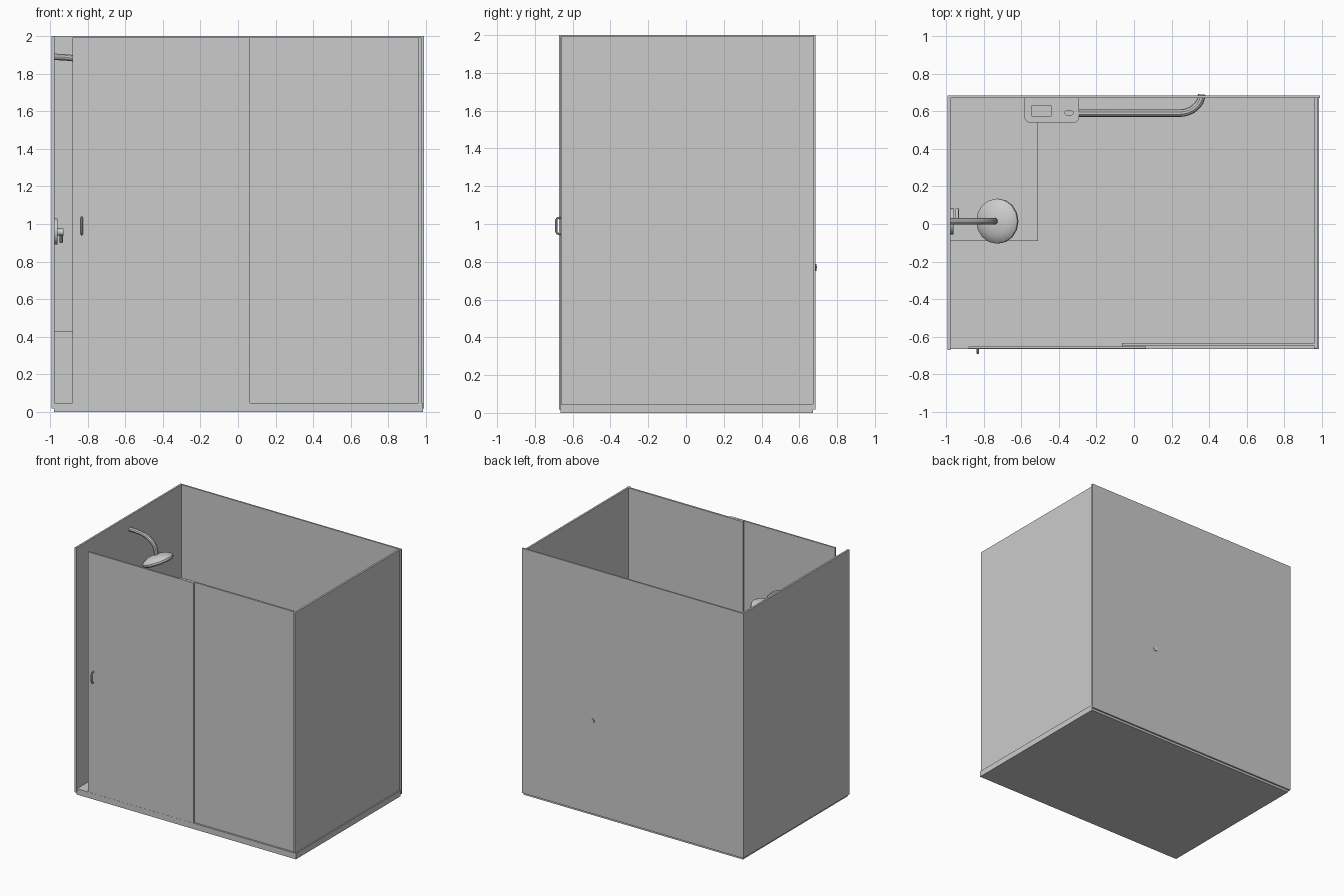
import bpy, math
from mathutils import Vector

if "Cube" in bpy.data.objects:
    bpy.data.objects.remove(bpy.data.objects["Cube"])


def finish(ob, name, smooth=False):
    ob.name = name
    if smooth:
        bpy.ops.object.select_all(action='DESELECT')
        ob.select_set(True)
        bpy.context.view_layer.objects.active = ob
        bpy.ops.object.shade_smooth_by_angle(angle=math.radians(35))
    return ob


def box(name, x0, x1, y0, y1, z0, z1):
    bpy.ops.mesh.primitive_cube_add(size=1, location=((x0 + x1) / 2, (y0 + y1) / 2, (z0 + z1) / 2))
    ob = bpy.context.object
    ob.scale = (x1 - x0, y1 - y0, z1 - z0)
    bpy.ops.object.transform_apply(location=False, rotation=False, scale=True)
    return finish(ob, name)


def rod(name, a, b, r, sides=20):
    a, b = Vector(a), Vector(b)
    bpy.ops.mesh.primitive_cylinder_add(vertices=sides, radius=r, depth=(b - a).length, location=(a + b) / 2)
    ob = bpy.context.object
    ob.rotation_euler = (b - a).to_track_quat('Z', 'Y').to_euler()
    return finish(ob, name, True)


def tube(name, pts, r, res=3):
    cu = bpy.data.curves.new(name, 'CURVE')
    cu.dimensions = '3D'
    cu.bevel_depth, cu.bevel_resolution, cu.use_fill_caps = r, res, True
    sp = cu.splines.new('POLY')
    sp.points.add(len(pts) - 1)
    for p, q in zip(sp.points, pts):
        p.co = (*q, 1)
    ob = bpy.data.objects.new(name, cu)
    bpy.context.collection.objects.link(ob)
    bpy.ops.object.select_all(action='DESELECT')
    ob.select_set(True)
    bpy.context.view_layer.objects.active = ob
    bpy.ops.object.convert(target='MESH')
    return finish(bpy.context.object, name, True)


def arc(n, f):
    return [f(math.pi / 2 * i / n) for i in range(n + 1)]


# Tray and the two solid walls
box("shower_tray", -0.98, 0.985, -0.665, 0.672, 0, 0.047)
box("left_wall", -0.993, -0.978, -0.672, 0.685, 0.018, 2)
box("back_wall", -0.978, 0.99, 0.672, 0.685, 0.018, 2)

# Glass panels
box("right_panel", 0.961, 0.976, -0.662, 0.672, 0.047, 1.992)
box("fixed_front_panel", -0.065, 0.961, -0.65, -0.635, 0.047, 1.992)
box("sliding_door", -0.88, 0.065, -0.664, -0.651, 0.047, 1.992)

# Door pull
tube("door_handle", [(-0.832, -0.66, 0.945), (-0.832, -0.682, 0.95), (-0.832, -0.687, 0.96),
                     (-0.832, -0.687, 1.02), (-0.832, -0.682, 1.03), (-0.832, -0.66, 1.035)], 0.006, 2)

# Corner bench
box("bench_seat", -0.978, -0.51, -0.09, 0.672, 0.047, 0.43)

# Shelf with rounded front corners and a soap recess
shelf = box("shelf", -0.583, -0.292, 0.54, 0.672, 0.75, 0.79)
bw = shelf.data.attributes.new("bevel_weight_edge", 'FLOAT', 'EDGE')
for e in shelf.data.edges:
    a, b = (shelf.data.vertices[i].co for i in e.vertices)
    if abs(a.z - b.z) > 0.01 and a.y < 0:
        bw.data[e.index].value = 1
bev = shelf.modifiers.new("corners", 'BEVEL')
bev.limit_method, bev.width, bev.segments = 'WEIGHT', 0.03, 5
cutter = box("soap_recess_cutter", -0.542, -0.442, 0.572, 0.63, 0.77, 0.85)
cutter.hide_render = True
cutter.hide_viewport = True
cut = shelf.modifiers.new("recess", 'BOOLEAN')
cut.operation, cut.object, cut.solver = 'DIFFERENCE', cutter, 'EXACT'
knob = rod("shelf_button", (-0.346, 0.592, 0.785), (-0.346, 0.592, 0.8), 0.016)
knob.scale.x = 1.6

# Grab bar from shelf, bending into the back wall
tube("grab_bar", [(-0.30, 0.59, 0.77)] +
     arc(8, lambda t: (0.24 + 0.12 * math.sin(t), 0.69 - 0.10 * math.cos(t), 0.77)), 0.02)

# Shower arm and tilted head
Y = 0.015
tube("shower_arm", [(-0.98, Y, 1.89), (-0.92, Y, 1.888)] +
     arc(8, lambda t: (-0.90 + 0.155 * math.sin(t), Y, 1.765 + 0.12 * math.cos(t))) + [(-0.74, Y, 1.73)], 0.018)
profile = [(0.03, 0.045), (0.075, 0.036), (0.105, 0.022), (0.12, 0.006), (0.12, -0.008), (0.108, -0.018)]
n = 16
verts = [(r * math.cos(2 * math.pi * i / n), r * math.sin(2 * math.pi * i / n), z)
         for r, z in profile for i in range(n)]
faces = [(k * n + i, (k + 1) * n + i, (k + 1) * n + (i + 1) % n, k * n + (i + 1) % n)
         for k in range(len(profile) - 1) for i in range(n)]
faces += [tuple(range(n)), tuple(reversed(range((len(profile) - 1) * n, len(profile) * n)))]
me = bpy.data.meshes.new("shower_head")
me.from_pydata(verts, [], faces)
head = bpy.data.objects.new("shower_head", me)
bpy.context.collection.objects.link(head)
head.location = (-0.728, Y, 1.705)
head.rotation_euler = (0, math.radians(-24), 0)
finish(head, "shower_head", True)

# Mixer valve: plate, stem, lever
rod("valve_plate", (-0.979, Y, 0.96), (-0.96, Y, 0.96), 0.07, 28)
rod("valve_stem", (-0.965, Y, 0.957), (-0.928, Y, 0.957), 0.018)
rod("valve_lever", (-0.942, Y, 0.957), (-0.942, Y + 0.065, 0.905), 0.009)
